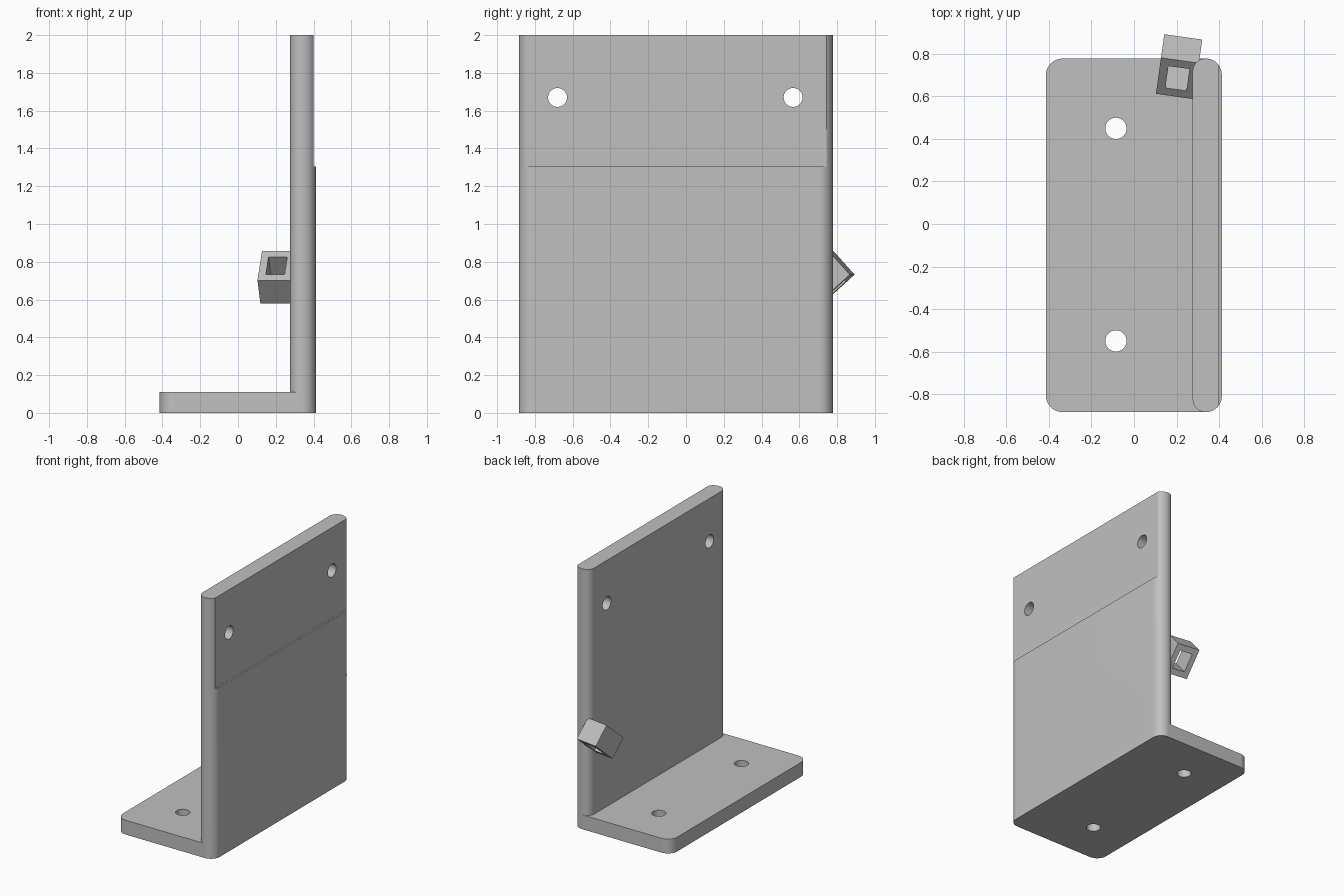
import bpy
import bmesh
import math
from mathutils import Matrix, Vector

cube = bpy.data.objects.get("Cube")
if cube:
    bpy.data.objects.remove(cube, do_unlink=True)

grey = bpy.data.materials.new("plain grey")
grey.use_nodes = True
grey.diffuse_color = (0.53, 0.53, 0.53, 1)
grey.node_tree.nodes["Principled BSDF"].inputs["Base Color"].default_value = grey.diffuse_color


def finish(name, bm):
    mesh = bpy.data.meshes.new(name)
    bmesh.ops.recalc_face_normals(bm, faces=bm.faces)
    bm.to_mesh(mesh)
    bm.free()
    mesh.materials.append(grey)
    obj = bpy.data.objects.new(name, mesh)
    bpy.context.collection.objects.link(obj)
    return obj


def box(name, size, matrix):
    bm = bmesh.new()
    bmesh.ops.create_cube(bm, size=1, matrix=matrix @ Matrix.Diagonal((*size, 1)))
    return finish(name, bm)


def rounded_slab(name, x0, x1, z0, z1, left_r, right_r, steps=12):
    """Plate extruded upward from a rectangle with rounded corners."""
    corners = [(x1, Y1, right_r, 0), (x0, Y1, left_r, 90),
               (x0, Y0, left_r, 180), (x1, Y0, right_r, 270)]
    bm = bmesh.new()
    ring = []
    for x, y, r, start in corners:
        cx = x - r if x == x1 else x + r
        cy = y - r if y == Y1 else y + r
        for i in range(steps + 1):
            a = math.radians(start + 90 * i / steps)
            ring.append(bm.verts.new((cx + r * math.cos(a), cy + r * math.sin(a), z0)))
    face = bm.faces.new(ring)
    top = bmesh.ops.extrude_face_region(bm, geom=[face])["geom"]
    bmesh.ops.translate(bm, vec=(0, 0, z1 - z0),
                        verts=[v for v in top if isinstance(v, bmesh.types.BMVert)])
    return finish(name, bm)


def drill(name, location, axis):
    bm = bmesh.new()
    turn = Vector((0, 0, 1)).rotation_difference(Vector(axis)).to_matrix().to_4x4()
    bmesh.ops.create_cone(bm, cap_ends=True, segments=48, radius1=0.05, radius2=0.05,
                          depth=0.4, matrix=Matrix.Translation(location) @ turn)
    return finish(name, bm)


def combine(target, other, operation):
    """Apply a boolean and discard the helper object."""
    other.hide_render = True
    mod = target.modifiers.new("boolean", 'BOOLEAN')
    mod.operation = operation
    mod.solver = 'EXACT'
    mod.object = other
    bpy.context.view_layer.objects.active = target
    bpy.ops.object.modifier_apply(modifier=mod.name)
    bpy.data.objects.remove(other, do_unlink=True)


# Bracket: foot plate and upright plate share the outer rounded corners
Y0, Y1 = -0.885, 0.778
X0, X1 = -0.415, 0.413
bracket = rounded_slab("bracket", X0, X1, 0, 0.11, 0.08, 0.075)
upright = rounded_slab("upright", 0.276, X1, 0, 2, 0.06, 0.075)

# Shallow step on the outer upper face
step = box("step_cutter", (0.2, 3, 1), Matrix.Translation((0.501, 0, 1.805)))
combine(upright, step, 'DIFFERENCE')
combine(bracket, upright, 'UNION')

# Screw holes through both plates
for y in (-0.55, 0.45):
    combine(bracket, drill("foot_drill", (-0.085, y, 0.05), (0, 0, 1)), 'DIFFERENCE')
for y in (-0.68, 0.567):
    combine(bracket, drill("upright_drill", (0.345, y, 1.67), (1, 0, 0)), 'DIFFERENCE')

# Tilted square loop at the rear edge
tilt = (Matrix.Translation((0.212, 0.74, 0.717))
        @ Matrix.Rotation(math.radians(-8), 4, 'Z')
        @ Matrix.Rotation(math.radians(42), 4, 'X'))
loop = box("square_loop", (0.18, 0.23, 0.167), tilt)
combine(loop, box("loop_cutter", (0.1, 0.14, 0.5), tilt), 'DIFFERENCE')

# Smooth the round corners and bores, keep hard edges crisp
for obj in (bracket, loop):
    bpy.ops.object.select_all(action='DESELECT')
    obj.select_set(True)
    bpy.context.view_layer.objects.active = obj
    bpy.ops.object.shade_smooth_by_angle(angle=math.radians(25))
